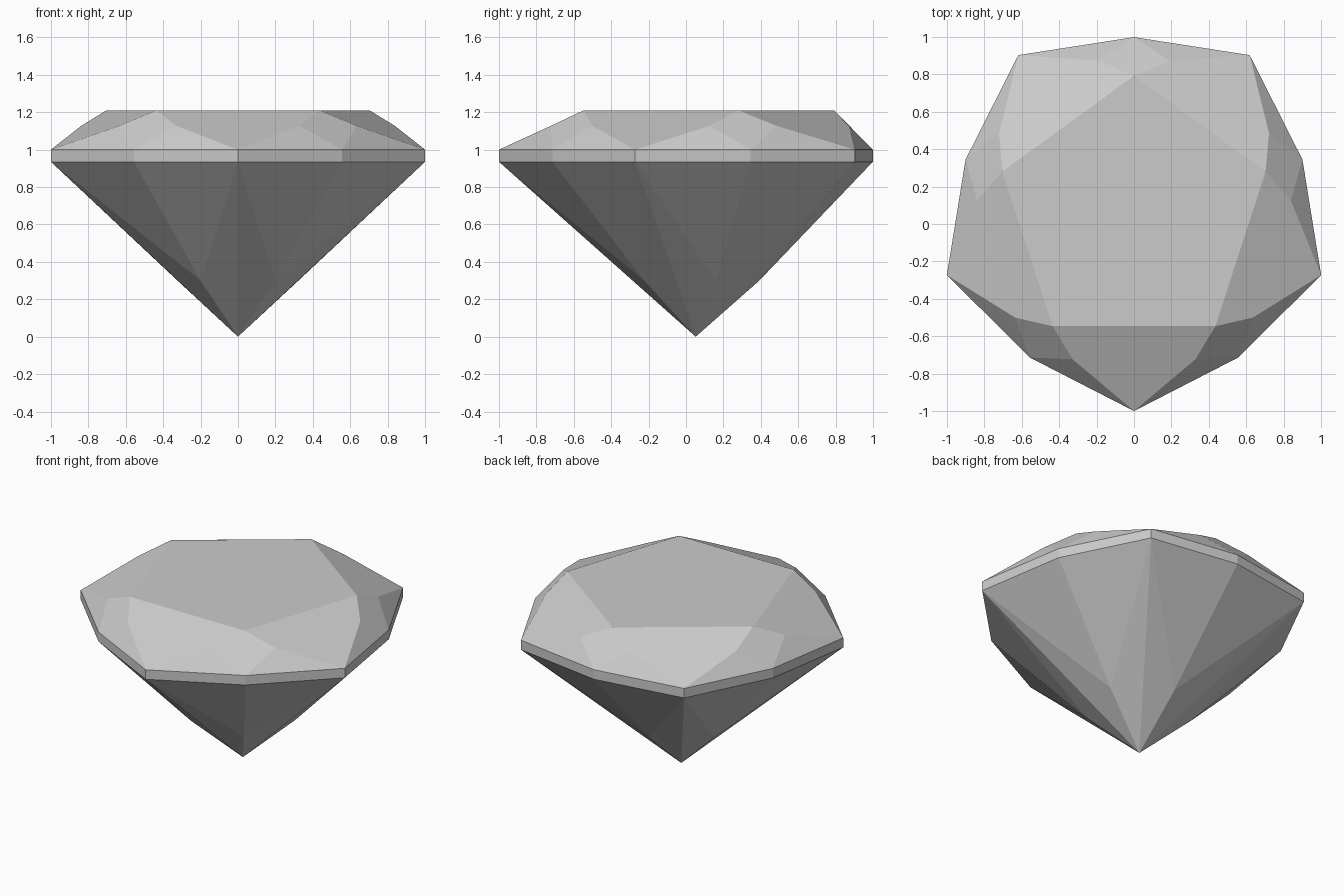
import bpy
import bmesh
from math import sin, cos, radians
from mathutils import Vector

cube = bpy.data.objects.get("Cube")
if cube:
    bpy.data.objects.remove(cube, do_unlink=True)

SIDES = 5
STEP = 360 / SIDES
CENTRE_Y = 0.052

# One flat grey for the whole stone
grey = bpy.data.materials.new("stone_grey")
grey.use_nodes = True
grey.diffuse_color = (0.6, 0.6, 0.6, 1)
grey.node_tree.nodes["Principled BSDF"].inputs["Base Color"].default_value = (0.6, 0.6, 0.6, 1)


def ring(radius, start, z):
    """Five points around the stone's axis."""
    angles = [radians(start + STEP * i) for i in range(SIDES)]
    return [Vector((radius * cos(a), CENTRE_Y + radius * sin(a), z)) for a in angles]


def build(name, faces):
    """Make one flat-shaded part from faces given as lists of points."""
    bm = bmesh.new()
    for points in faces:
        bm.faces.new([bm.verts.new(p) for p in points])
    bmesh.ops.remove_doubles(bm, verts=bm.verts, dist=0.0001)
    mesh = bpy.data.meshes.new(name)
    bm.to_mesh(mesh)
    bm.free()
    mesh.materials.append(grey)
    bpy.context.collection.objects.link(bpy.data.objects.new(name, mesh))


# Rings of facet corners: long corners start at -90, short ones at -54
CORNER, SHORT, SPREAD = -90, -54, 13
long_top, long_low = ring(1.052, CORNER, 1.0), ring(1.052, CORNER, 0.935)
short_top, short_low = ring(0.947, SHORT, 1.0), ring(0.947, SHORT, 0.935)
table = ring(0.74, SHORT, 1.21)
before = ring(0.842, SHORT - SPREAD, 1.127)
after = ring(0.842, SHORT + SPREAD, 1.127)
lower = ring(0.34, SHORT, 0.3)
tip = Vector((0, CENTRE_Y, 0))

crown, girdle, pavilion = [table], [], []
for i in range(SIDES):
    n, p = (i + 1) % SIDES, i - 1
    # Crown: main facet, kite and two small triangles
    crown += [
        [table[p], after[p], long_top[i], before[i], table[i]],
        [table[i], before[i], short_top[i], after[i]],
        [before[i], long_top[i], short_top[i]],
        [after[i], short_top[i], long_top[n]],
    ]
    # Girdle: upright band
    girdle += [
        [long_low[i], short_low[i], short_top[i], long_top[i]],
        [short_low[i], long_low[n], long_top[n], short_top[i]],
    ]
    # Pavilion: long facets down to the tip
    pavilion += [
        [short_low[i], long_low[i], lower[i]],
        [long_low[n], short_low[i], lower[i]],
        [long_low[i], tip, lower[i]],
        [tip, long_low[n], lower[i]],
    ]

build("crown", crown)
build("girdle", girdle)
build("pavilion", pavilion)
